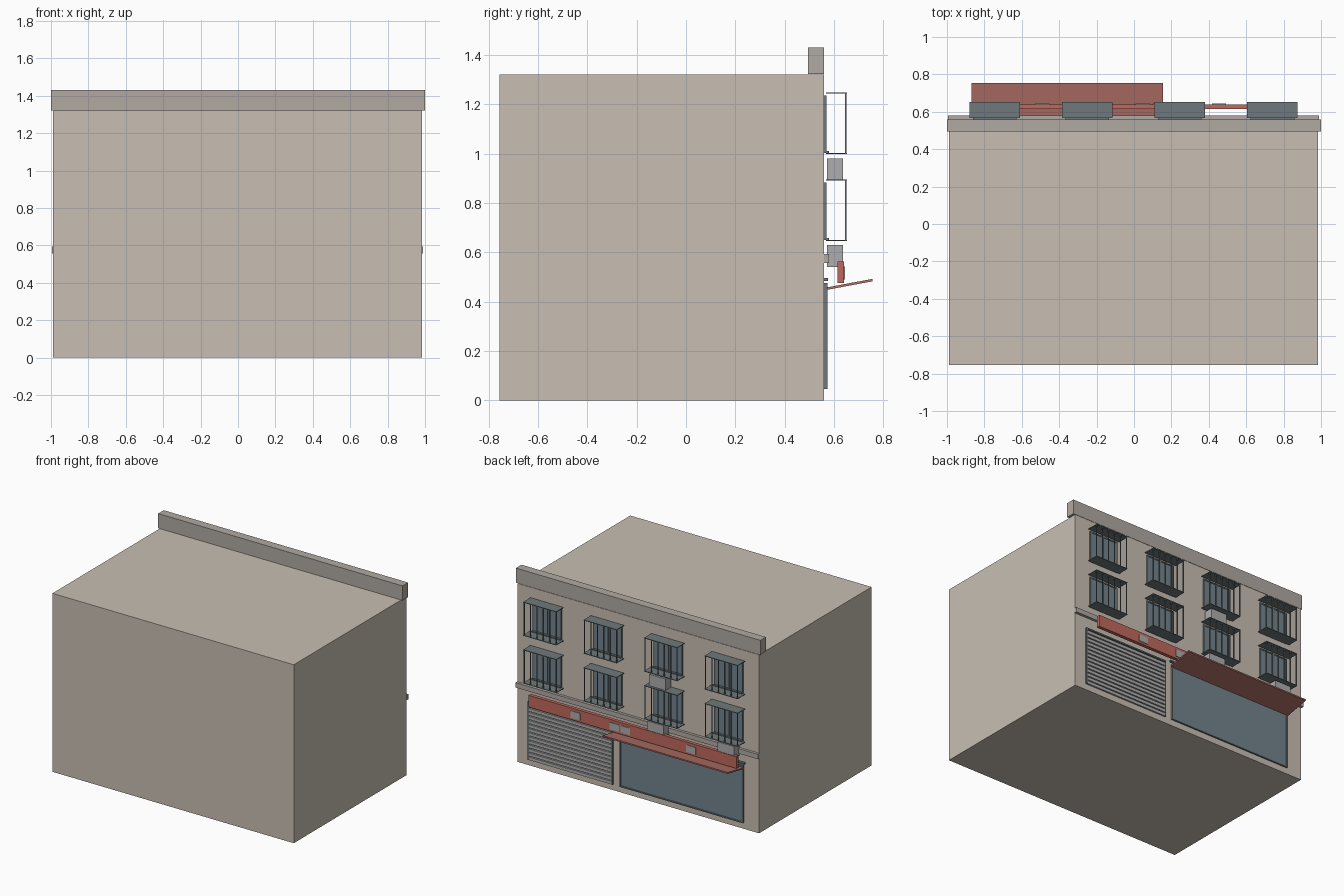
import bpy, bmesh, math
from mathutils import Matrix, Vector

if "Cube" in bpy.data.objects:
    bpy.data.objects.remove(bpy.data.objects["Cube"])


def mat(name, r, g, b):
    m = bpy.data.materials.new(name)
    m.diffuse_color = (r, g, b, 1)
    m.use_nodes = True
    m.node_tree.nodes["Principled BSDF"].inputs["Base Color"].default_value = m.diffuse_color
    return m


WALL = mat("wall_tan", 0.58, 0.52, 0.45)
TRIM = mat("trim_tan", 0.44, 0.40, 0.36)
GLASS = mat("glass_blue", 0.17, 0.23, 0.27)
METAL = mat("dark_metal", 0.16, 0.19, 0.20)
GREY = mat("light_grey", 0.42, 0.42, 0.43)
RED = mat("sign_red", 0.52, 0.14, 0.11)
CLOTH = mat("awning_red", 0.45, 0.17, 0.14)


def boxes(name, material, items):
    """One object from boxes given as (x0, x1, y0, y1, z0, z1)."""
    bm = bmesh.new()
    for x0, x1, y0, y1, z0, z1 in items:
        loc = Vector(((x0 + x1) / 2, (y0 + y1) / 2, (z0 + z1) / 2))
        m = Matrix.Translation(loc) @ Matrix.Diagonal((x1 - x0, y1 - y0, z1 - z0, 1))
        bmesh.ops.create_cube(bm, size=1, matrix=m)
    me = bpy.data.meshes.new(name)
    bm.to_mesh(me)
    bm.free()
    me.materials.append(material)
    ob = bpy.data.objects.new(name, me)
    bpy.context.collection.objects.link(ob)
    return ob


def extrude_yz(name, material, profile, x0, x1):
    """Extrude a closed (y, z) profile along x."""
    bm = bmesh.new()
    face = bm.faces.new([bm.verts.new((x0, y, z)) for y, z in profile])
    res = bmesh.ops.extrude_face_region(bm, geom=[face])
    moved = [v for v in res["geom"] if isinstance(v, bmesh.types.BMVert)]
    bmesh.ops.translate(bm, vec=(x1 - x0, 0, 0), verts=moved)
    bmesh.ops.recalc_face_normals(bm, faces=bm.faces)
    me = bpy.data.meshes.new(name)
    bm.to_mesh(me)
    bm.free()
    me.materials.append(material)
    ob = bpy.data.objects.new(name, me)
    bpy.context.collection.objects.link(ob)
    return ob


F = 0.56  # facade plane, the street side faces +y

# Main volume, parapet and string course
boxes("building_body", WALL, [(-0.99, 0.985, -0.755, F, 0, 1.32)])
boxes("parapet", TRIM, [(-1, 1, 0.495, F, 1.322, 1.43)])
boxes("string_course", TRIM, [(-0.995, 0.99, F, 0.58, 0.557, 0.593)])

# Upper windows with caged balconies
for floor, z in enumerate((0.645, 0.998)):
    for col, x in enumerate((-0.745, -0.25, 0.245, 0.74)):
        tag = f"{floor}_{col}"
        h = 0.25
        boxes("window_glass_" + tag, GLASS,
              [(x - 0.11, x + 0.11, F, 0.565, z + 0.01, z + 0.235)])
        frame = [(x + s - 0.005, x + s + 0.005, F, 0.569, z + 0.005, z + 0.237)
                 for s in (-0.112, 0, 0.112)]
        frame += [(x - 0.117, x + 0.117, F, 0.569, z + 0.229, z + 0.238),
                  (x - 0.117, x + 0.117, F, 0.58, z + 0.004, z + 0.012)]
        boxes("window_frame_" + tag, METAL, frame)
        boxes("balcony_plates_" + tag, METAL,
              [(x - 0.135, x + 0.135, 0.568, 0.653, z, z + 0.005),
               (x - 0.135, x + 0.135, 0.568, 0.653, z + h - 0.005, z + h)])
        bars = []
        for i in range(6):
            bx = x - 0.131 + i * 0.0524
            bars.append((bx - 0.003, bx + 0.003, 0.645, 0.651, z, z + h))
        boxes("balcony_bars_" + tag, METAL, bars)

# Air conditioning units
for i, (x, z0, z1) in enumerate(((-0.21, 0.895, 0.98), (-0.195, 0.54, 0.63),
                                 (-0.77, 0.54, 0.63))):
    boxes(f"air_unit_{i}", GREY, [(x - 0.067, x + 0.067, 0.572, 0.636, z0, z1)])

# Roller shutter: backing, sawtooth slats and side rails
SX0, SX1, n = 0.21, 0.885, 14
profile = [(F - 0.005, 0.045)]
step = (0.465 - 0.045) / n
for i in range(n):
    z = 0.045 + i * step
    profile += [(0.572, z), (0.572, z + step * 0.75), (0.564, z + step * 0.8),
                (0.564, z + step)]
profile.append((F - 0.005, 0.465))
extrude_yz("roller_shutter", GREY, profile, SX0, SX1)
boxes("shutter_rails", METAL,
      [(SX0 - 0.01, SX0, F, 0.574, 0.045, 0.475), (SX1, SX1 + 0.01, F, 0.574, 0.045, 0.475),
       (SX0 - 0.01, SX1 + 0.01, F, 0.574, 0.465, 0.475)])

# Shop window with frame and lintel
boxes("shop_glass", GLASS, [(-0.855, 0.135, F, 0.567, 0.05, 0.46)])
boxes("shop_frame", METAL,
      [(-0.865, -0.855, F, 0.572, 0.045, 0.47), (0.135, 0.145, F, 0.572, 0.045, 0.47),
       (-0.865, 0.145, F, 0.572, 0.045, 0.054), (-0.865, 0.145, F, 0.572, 0.46, 0.47),
       (-0.88, 0.16, F, 0.576, 0.484, 0.495)])

# Sloping awning over the shop window
extrude_yz("awning", CLOTH,
           [(0.568, 0.447), (0.755, 0.482), (0.755, 0.492), (0.568, 0.457)], -0.87, 0.155)

# Red fascia board with blank plates
boxes("fascia_board", RED, [(-0.86, 0.84, 0.614, 0.64, 0.475, 0.562)])
boxes("fascia_plates", GREY,
      [(x - 0.038, x + 0.038, 0.638, 0.644, 0.49, 0.542) for x in (0.455, 0.137, 0.047, -0.49)])
